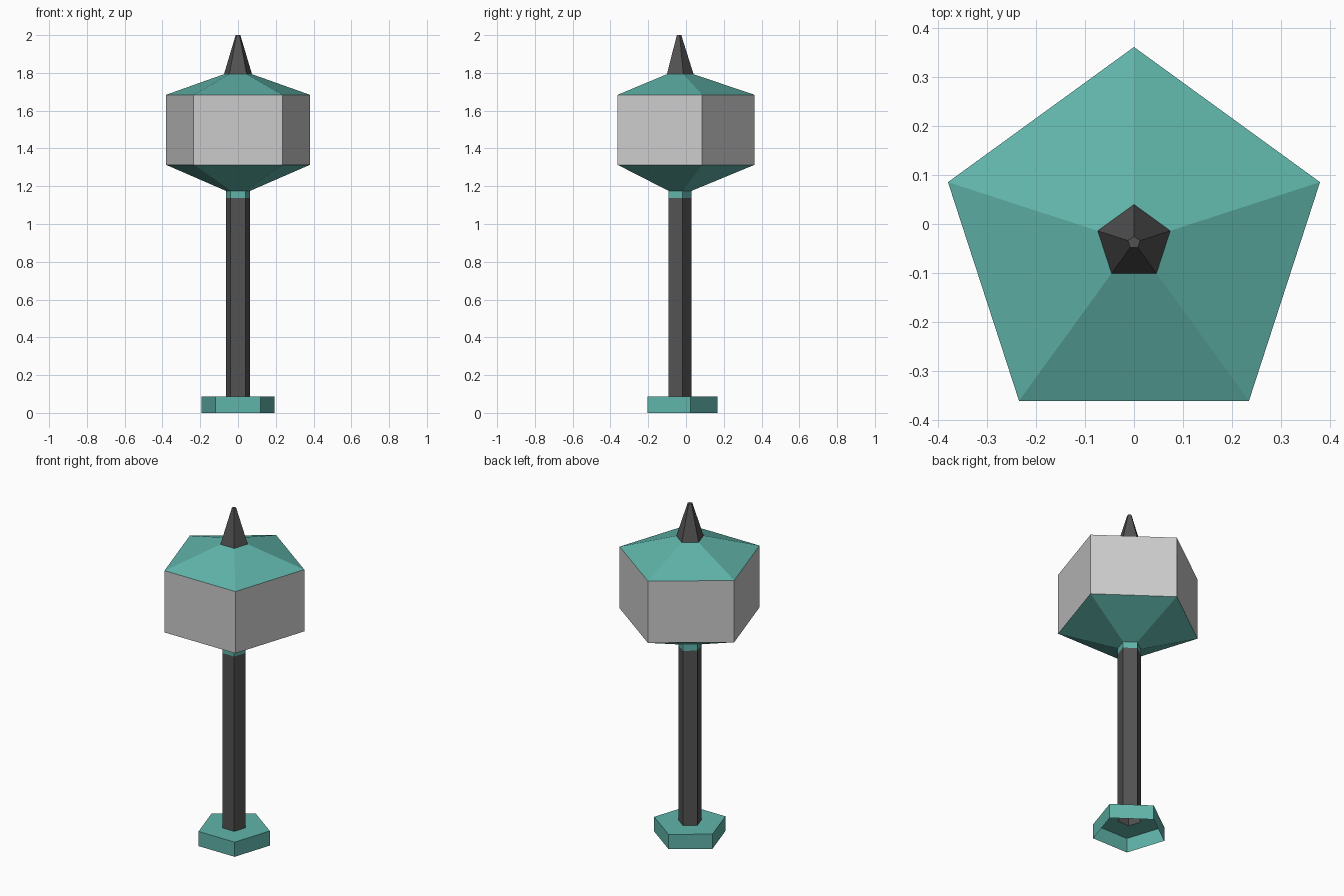
import bpy
import math

if "Cube" in bpy.data.objects:
    bpy.data.objects.remove(bpy.data.objects["Cube"])

SIDES = 5
CENTRE_Y = -0.038  # pentagon axis, so the bounding box is centred on y = 0


def material(name, rgb):
    m = bpy.data.materials.new(name)
    m.diffuse_color = (*rgb, 1.0)
    m.use_nodes = True
    m.node_tree.nodes["Principled BSDF"].inputs["Base Color"].default_value = m.diffuse_color
    return m


def lathe(name, profile, mat=None, cap_top=False):
    """Flat-sided pentagonal shell through (radius, z) rings, a corner facing +y."""
    verts, faces = [], []
    for r, z in profile:
        for i in range(SIDES):
            a = math.pi / 2 + 2 * math.pi * i / SIDES
            verts.append((r * math.cos(a), CENTRE_Y + r * math.sin(a), z))
    for k in range(len(profile) - 1):
        lo, hi = k * SIDES, (k + 1) * SIDES
        for i in range(SIDES):
            j = (i + 1) % SIDES
            faces.append((lo + i, lo + j, hi + j, hi + i))
    if cap_top:
        faces.append(tuple(range(len(verts) - SIDES, len(verts))))
    mesh = bpy.data.meshes.new(name)
    mesh.from_pydata(verts, [], faces)
    if mat:
        mesh.materials.append(mat)
    obj = bpy.data.objects.new(name, mesh)
    bpy.context.collection.objects.link(obj)
    return obj


teal = material("teal_metal", (0.117, 0.458, 0.40))
dark = material("dark_metal", (0.085, 0.085, 0.085))

POLE_R, LAMP_R, SPIRE_R = 0.066, 0.4, 0.078

# Hollow foot, open underneath
lathe("base", [(0.204, 0), (0.204, 0.088), (POLE_R, 0.088)], teal)
# Post
lathe("pole", [(POLE_R, 0.088), (POLE_R, 1.138)], dark)
# Collar flaring out under the lamp
lathe("lamp_holder", [(POLE_R, 1.138), (POLE_R, 1.175), (LAMP_R, 1.313)], teal)
# Lamp glass
lathe("lamp_glass", [(LAMP_R, 1.313), (LAMP_R, 1.684)])
# Sloped roof
lathe("roof", [(LAMP_R, 1.684), (SPIRE_R, 1.793)], teal)
# Pointed finial
lathe("spire", [(SPIRE_R, 1.793), (0.013, 2.0)], dark, cap_top=True)
